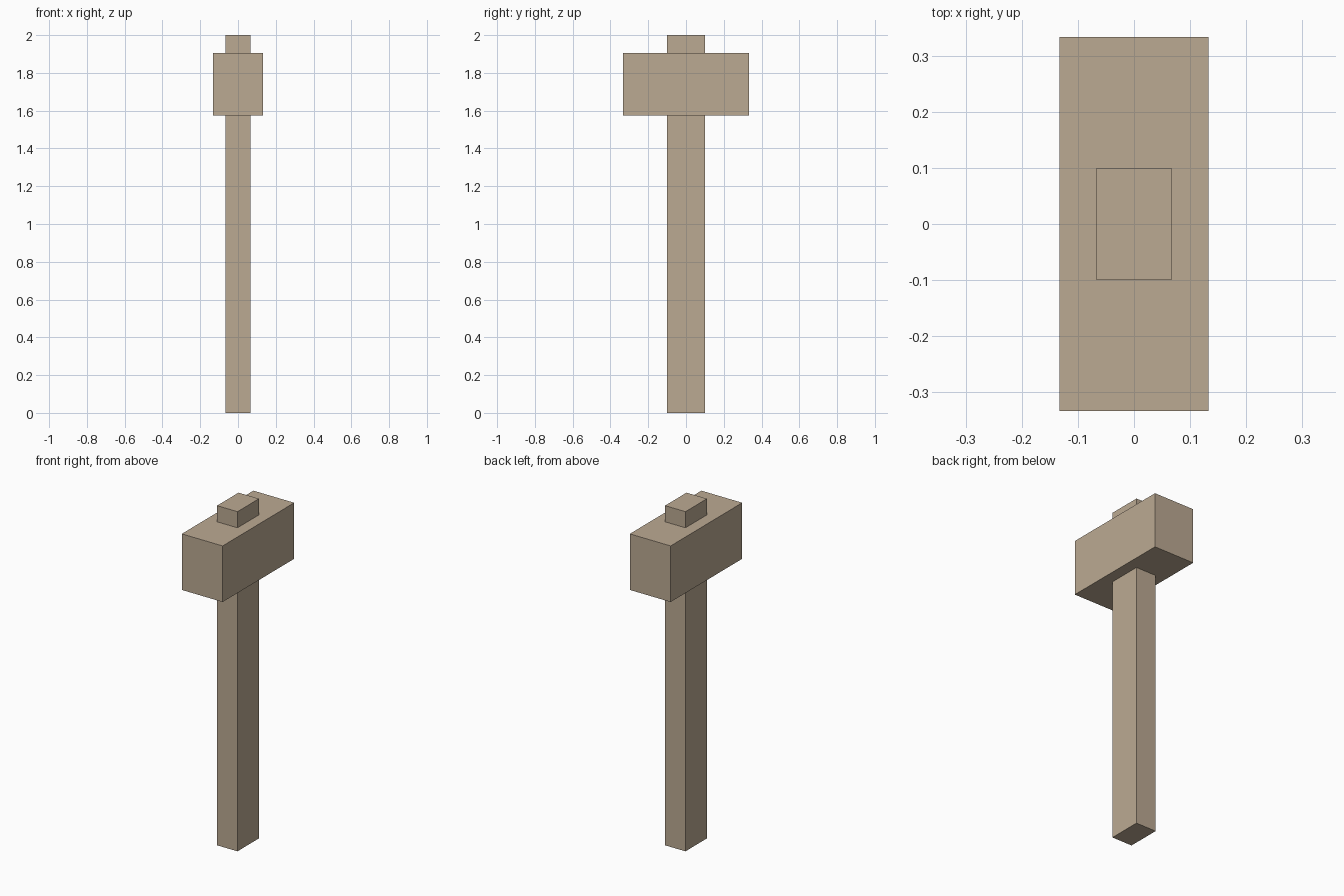
import bpy

default_cube = bpy.data.objects.get("Cube")
if default_cube:
    bpy.data.objects.remove(default_cube, do_unlink=True)

# Single pale wood colour
WOOD = (0.50, 0.40, 0.29, 1.0)
wood = bpy.data.materials.new("pale_wood")
wood.use_nodes = True
wood.diffuse_color = WOOD
wood.node_tree.nodes["Principled BSDF"].inputs["Base Color"].default_value = WOOD


def block(name, width, depth, bottom, top):
    """Flat-sided box centred on the z axis."""
    bpy.ops.mesh.primitive_cube_add(size=1, location=(0, 0, (bottom + top) / 2))
    obj = bpy.context.object
    obj.name = obj.data.name = name
    obj.scale = (width, depth, top - bottom)
    bpy.ops.object.transform_apply(location=False, rotation=False, scale=True)
    obj.data.materials.append(wood)
    return obj


# Handle runs right through the head and pokes out on top
block("handle", 0.133, 0.2, 0, 2)
block("hammer_head", 0.266, 0.666, 1.575, 1.905)
